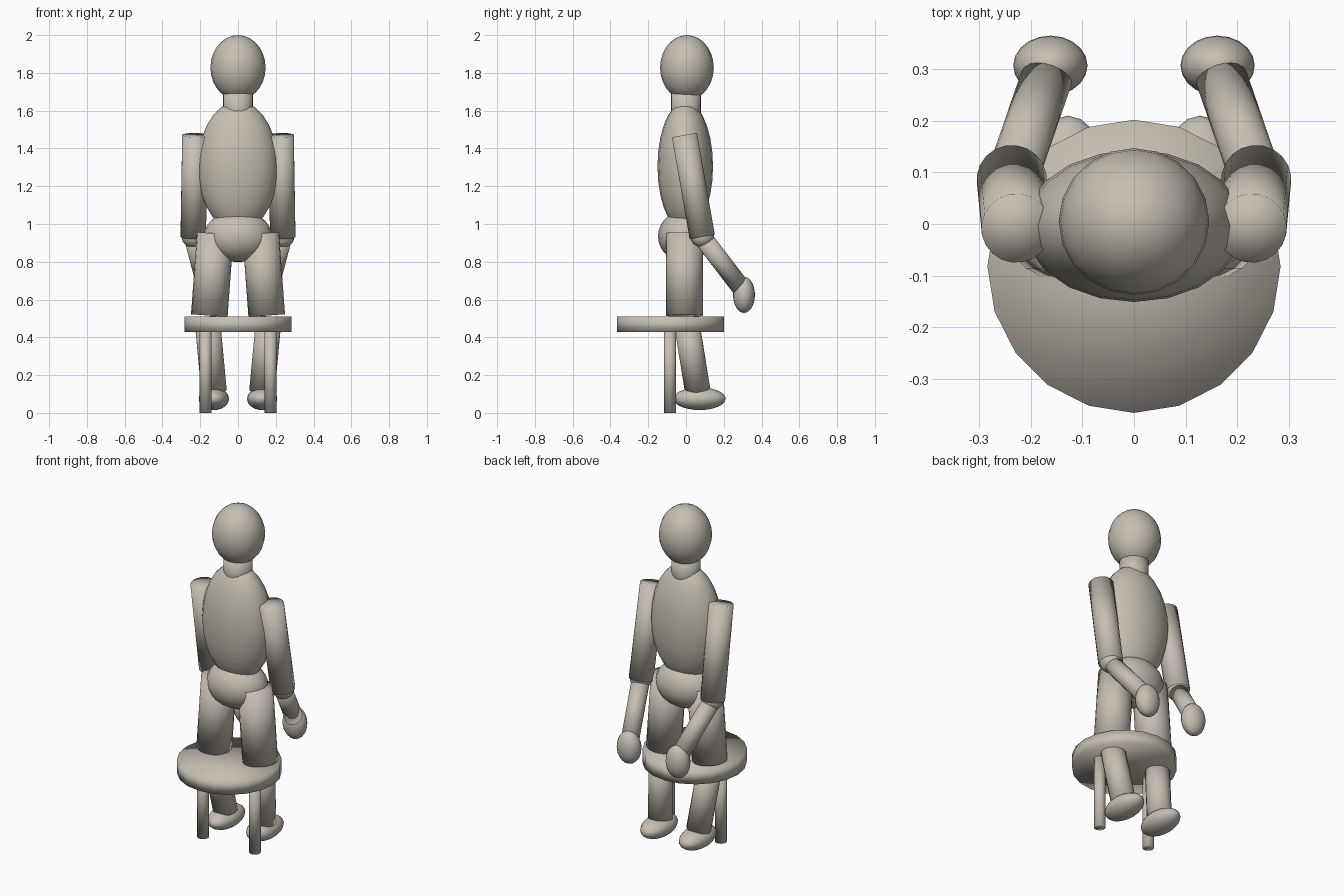
import bpy
from mathutils import Vector

if "Cube" in bpy.data.objects:
    bpy.data.objects.remove(bpy.data.objects["Cube"])

clay = bpy.data.materials.new("warm grey clay")
clay.diffuse_color = (0.56, 0.52, 0.45, 1)
clay.use_nodes = True
clay.node_tree.nodes["Principled BSDF"].inputs["Base Color"].default_value = clay.diffuse_color


def finish(name):
    ob = bpy.context.object
    ob.name = name
    ob.data.materials.append(clay)
    bpy.ops.object.shade_smooth()
    return ob


def ellipsoid(name, centre, radii):
    bpy.ops.mesh.primitive_uv_sphere_add(segments=20, ring_count=14, radius=1, location=centre)
    ob = finish(name)
    ob.scale = radii
    return ob


def rod(name, start, end, radius):
    a, b = Vector(start), Vector(end)
    bpy.ops.mesh.primitive_cylinder_add(vertices=20, radius=radius, depth=(b - a).length,
                                        end_fill_type='TRIFAN', location=(a + b) / 2)
    ob = finish(name)
    ob.rotation_mode = 'QUATERNION'
    ob.rotation_quaternion = Vector((0, 0, 1)).rotation_difference(b - a)
    return ob


# Head and trunk
ellipsoid("head", (0, 0.005, 1.828), (0.146, 0.142, 0.172))
rod("neck", (0, 0, 1.5), (0, 0, 1.72), 0.08)
ellipsoid("torso", (0, -0.004, 1.305), (0.213, 0.147, 0.345))
ellipsoid("pelvis", (0, -0.005, 0.935), (0.18, 0.143, 0.137))

# Stool top
rod("seat", (0, -0.082, 0.428), (0, -0.082, 0.51), 0.284)

# Paired limbs and the two stool legs
for side, s in (("left", -1), ("right", 1)):
    rod(side + "_upper_arm", (s * 0.228, -0.008, 1.47), (s * 0.237, 0.086, 0.932), 0.068)
    ellipsoid(side + "_elbow", (s * 0.237, 0.087, 0.935), (0.062, 0.062, 0.06))
    rod(side + "_forearm", (s * 0.237, 0.087, 0.93), (s * 0.167, 0.29, 0.665), 0.05)
    ellipsoid(side + "_hand", (s * 0.162, 0.307, 0.625), (0.072, 0.058, 0.096))
    rod(side + "_thigh", (s * 0.12, -0.008, 0.95), (s * 0.152, -0.008, 0.515), 0.097)
    rod(side + "_shin", (s * 0.163, 0.0, 0.5), (s * 0.127, 0.062, 0.115), 0.068)
    ellipsoid(side + "_foot", (s * 0.128, 0.072, 0.075), (0.08, 0.138, 0.06))
    rod(side + "_stool_leg", (s * 0.172, -0.085, 0), (s * 0.172, -0.085, 0.45), 0.032)
